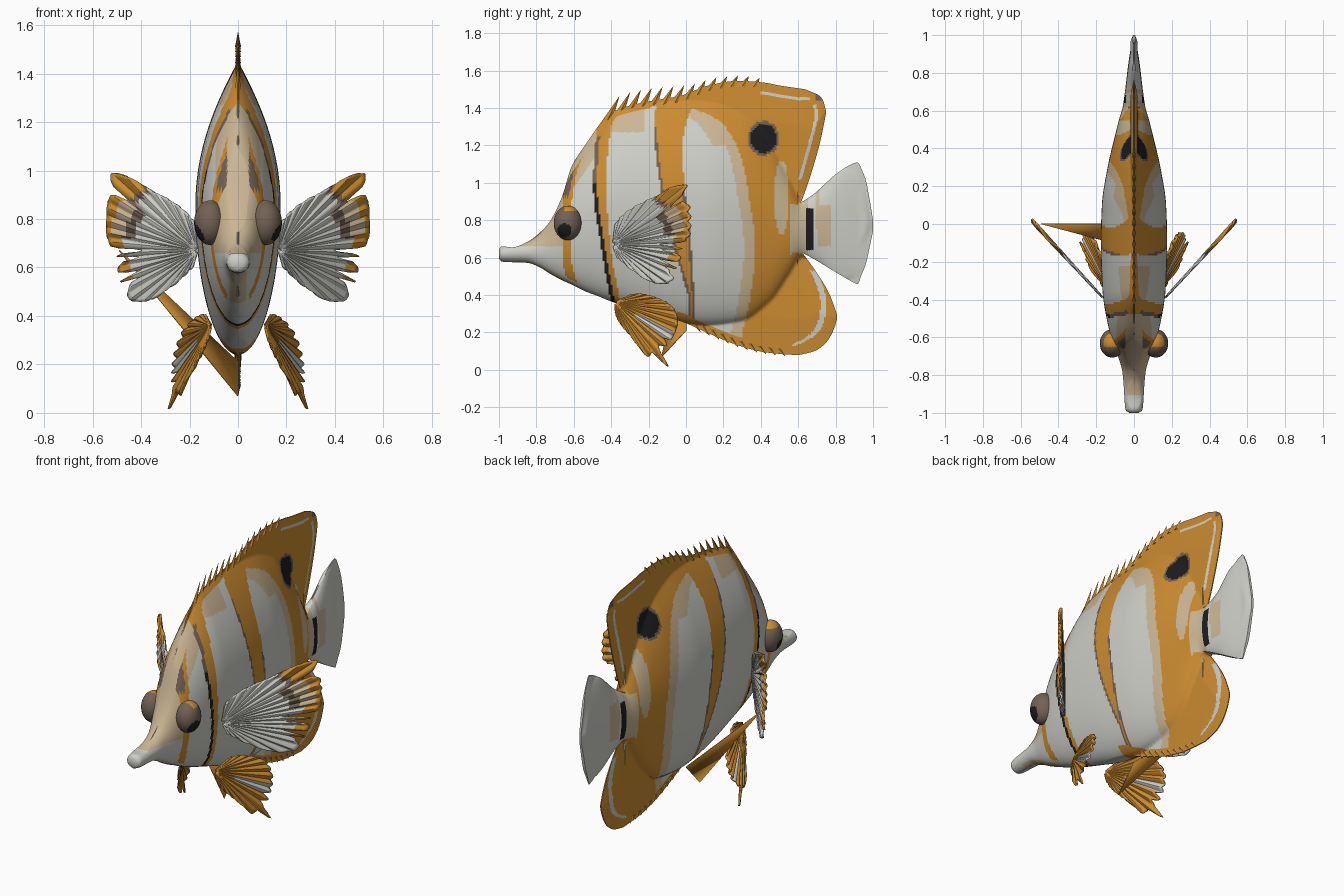
import bpy, bmesh, math
from mathutils import Vector

cube = bpy.data.objects.get("Cube")
if cube:
    bpy.data.objects.remove(cube)

COLOURS = [("white", (.62, .62, .58)), ("orange", (.60, .26, .03)), ("tan", (.60, .47, .30)),
           ("brown", (.17, .12, .09)), ("black", (.012, .012, .014))]
WHITE, ORANGE, TAN, BROWN, BLACK = range(len(COLOURS))
MATS = []
for title, rgb in COLOURS:
    m = bpy.data.materials.new(title)
    m.use_nodes = True
    m.diffuse_color = (*rgb, 1)
    shader = m.node_tree.nodes["Principled BSDF"]
    shader.inputs["Base Color"].default_value = (*rgb, 1)
    shader.inputs["Roughness"].default_value = .7
    MATS.append(m)


def curve(table, t, col=1):
    """Smooth monotone interpolation of one column of a table."""
    if t <= table[0][0]:
        return table[0][col]
    if t >= table[-1][0]:
        return table[-1][col]
    i = next(k for k in range(len(table) - 1) if t <= table[k + 1][0])

    def secant(k):
        k = min(max(k, 0), len(table) - 2)
        return (table[k + 1][col] - table[k][col]) / (table[k + 1][0] - table[k][0])

    def slope(k):
        a, b = secant(k - 1), secant(k)
        return 2 * a * b / (a + b) if a * b > 0 else 0
    h = table[i + 1][0] - table[i][0]
    s = (t - table[i][0]) / h
    p, q = table[i][col], table[i + 1][col]
    return (p + (q - p) * s * s * (3 - 2 * s)
            + h * s * (1 - s) * (slope(i) * (1 - s) - slope(i + 1) * s))


def finish(bm, name, rule, solid=0, angle=40):
    """Turn a bmesh into a painted, smooth object."""
    bmesh.ops.recalc_face_normals(bm, faces=bm.faces)
    for f in bm.faces:
        f.material_index = rule(f.calc_center_median())
    me = bpy.data.meshes.new(name)
    bm.to_mesh(me)
    bm.free()
    for m in MATS:
        me.materials.append(m)
    ob = bpy.data.objects.new(name, me)
    bpy.context.collection.objects.link(ob)
    if solid:
        mod = ob.modifiers.new("thickness", "SOLIDIFY")
        mod.thickness, mod.offset = solid, 0
    bpy.ops.object.select_all(action="DESELECT")
    ob.select_set(True)
    bpy.context.view_layer.objects.active = ob
    bpy.ops.object.shade_smooth_by_angle(angle=math.radians(angle))
    return ob


# Fleshy core: y, bottom, top, half width, roundness of the upper flank
CORE = [(-1, .595, .645, .025, .5), (-.985, .58, .66, .045, .5), (-.85, .572, .685, .055, .5),
        (-.78, .545, .73, .062, .5), (-.7, .5, .86, .085, .5), (-.62, .46, 1.07, .115, .6),
        (-.5, .405, 1.25, .145, .8), (-.35, .35, 1.4, .167, 1), (-.1, .27, 1.44, .176, 1),
        (.1, .24, 1.45, .17, 1), (.3, .26, 1.4, .14, 1), (.45, .36, 1.25, .105, 1),
        (.55, .5, 1.05, .08, .8), (.62, .6, .92, .06, .6), (.7, .57, .95, .048, .5),
        (.85, .48, 1.08, .03, .5), (1, .5, 1, .006, .5)]
# Silhouettes: y, lower edge, upper edge
BODY = [(-1, .595, .645), (-.985, .578, .66), (-.93, .575, .655), (-.85, .572, .683),
        (-.78, .547, .735), (-.73, .515, .79), (-.665, .48, .92), (-.61, .455, 1.09),
        (-.54, .42, 1.2), (-.46, .39, 1.315), (-.42, .373, 1.365), (-.25, .315, 1.425),
        (-.03, .26, 1.465), (.12, .195, 1.52), (.28, .13, 1.545), (.42, .094, 1.535),
        (.5, .085, 1.52), (.6, .078, 1.505)]
DORSAL = [(.6, .86, 1.505), (.634, .945, 1.5), (.66, 1.02, 1.49), (.714, 1.205, 1.465),
          (.735, 1.3, 1.435), (.748, 1.37, 1.385)]
ANAL = [(.6, .078, .655), (.687, .1, .537), (.74, .136, .455), (.767, .17, .404),
        (.794, .225, .335), (.808, .275, .29)]
TAIL = [(.59, .64, .88), (.67, .6, .93), (.82, .51, 1.06), (.9, .465, 1.105), (.92, .457, 1.11),
        (.935, .5, 1.08), (.96, .56, 1.02), (.987, .68, .88), (1, .74, .8)]
# Markings as height, then y of each edge
EYE_BAR = [(.4, -.59), (.62, -.64), (.9, -.635), (1.05, -.61), (1.2, -.55)]
NECK_BAR = [(.36, -.4, -.35), (.64, -.45, -.4), (1, -.495, -.425), (1.3, -.475, -.4),
            (1.4, -.46, -.33)]
MID_BAR = [(.4, .01, .045), (.75, -.09, .02), (1, -.14, -.01), (1.2, -.165, -.018),
           (1.33, -.17, .005), (1.45, -.15, .05)]
REAR = [(.2, .3), (.37, .34), (.65, .37), (.9, .34), (1.15, .29), (1.27, .23), (1.35, .15), (1.4, .02)]
ANAL_LINE = [(.13, .58), (.2, .69), (.27, .725), (.35, .735), (.42, .725), (.53, .68)]
DORSAL_LINE = [(1.02, .61), (1.2, .66), (1.36, .695), (1.42, .69)]


def paint_body(p):
    x, y, z = p
    low, high = curve(BODY, y), curve(BODY, y, 2)
    # Rear half: eyespot, fin lines and tail root
    if y > curve(REAR, z):
        spot = math.hypot((y - .414) / .9, z - 1.238)
        if spot < .092:
            return BLACK if spot < .077 else BROWN
        if y > .69 and z > 1.44:
            return BROWN
        if (1.02 < z < 1.42 and abs(y - curve(DORSAL_LINE, z)) < .009
                or .13 < z < .53 and abs(y - curve(ANAL_LINE, z)) < .016
                or .4 < y < .66 and abs(high - .055 - z) < .007):
            return WHITE
        if .62 < z < .89 and y > .56 or ((y - .51) / .04) ** 2 + ((z - .92) / .2) ** 2 < 1:
            return TAN
        return ORANGE
    if y > -.05 and (z < low + .045 or z > 1.41):
        return ORANGE
    # Middle and neck bars with dark edges
    left, right = curve(MID_BAR, z), curve(MID_BAR, z, 2)
    if left < y < right:
        dark = z < 1.3 and y < left + .014 or z < .95 and y > right - .014
        return BROWN if dark else ORANGE
    if y >= right:
        rim = .13 if z > 1.2 else .06
        return TAN if curve(REAR, z) - y < rim else WHITE
    left, right = curve(NECK_BAR, z), curve(NECK_BAR, z, 2)
    if left < y < right:
        if y < left + .02 and z < 1.25:
            return BLACK if z < 1 else BROWN
        return ORANGE
    if y >= right:
        if z > high - .035:
            return ORANGE
        return TAN if z > 1.27 and y < -.22 else WHITE
    # Head
    bar = curve(EYE_BAR, z)
    if abs(y - bar) < .024 and abs(x) > .045:
        return BROWN if z > .92 and y < bar + .008 else ORANGE
    if y > bar:
        return TAN if z > high - .14 or z > .7 and abs(x) < .05 else WHITE
    if y < -.9:
        return WHITE
    return TAN if z > .66 or abs(x) < .035 else WHITE


def paint_tail(p):
    x, y, z = p
    if .637 < y < .685 and .64 < z < .865:
        return BLACK
    if y < .65 or abs(y - .7) < .012 and z > .75:
        return TAN
    if abs(y - .74) < .035 and .66 < z < .88:
        return TAN
    return WHITE


def thickness(y, z, low, high):
    _, bottom, top, width, power = [curve(CORE, y, c) for c in range(5)]
    u = (z - (bottom + top) / 2) / ((top - bottom) / 2)
    flesh = width * max(0, 1 - u * u) ** (power if u > 0 else .5)
    return max(flesh, .003 + .015 * min(1, (z - low) / .2, (high - z) / .2))


def loft(name, outline, cols, rows, rule):
    """Closed rings along y, filled between the lower and upper edge."""
    bm = bmesh.new()
    start, end = outline[0][0], outline[-1][0]
    rings = []
    for c in range(cols + 1):
        y = start + (end - start) * c / cols
        low, high = curve(outline, y), curve(outline, y, 2)
        half = []
        for r in range(rows + 1):
            k = r / rows
            z = low + (high - low) * (.5 * k + .25 * (1 - math.cos(math.pi * k)))
            half.append((thickness(y, z, low, high), z))
        ring = [(w, z) for w, z in half] + [(-w, z) for w, z in reversed(half)]
        rings.append([bm.verts.new((w, y, z)) for w, z in ring])
    n = len(rings[0])
    for a, b in zip(rings, rings[1:]):
        for i in range(n):
            bm.faces.new((a[i], a[(i + 1) % n], b[(i + 1) % n], b[i]))
    bm.faces.new(rings[0])
    bm.faces.new(rings[-1])
    return finish(bm, name, rule, angle=60)


loft("body", BODY, 150, 120, paint_body)
loft("dorsal_lobe", DORSAL, 24, 60, paint_body)
loft("anal_lobe", ANAL, 24, 60, paint_body)
loft("tail_fin", TAIL, 40, 60, paint_tail)


def spines(name, start, end, count, col, tall, short):
    """Row of backward-leaning blades along the body edge."""
    bm = bmesh.new()
    way = 1 if col == 2 else -1
    for i in range(count):
        k = i / (count - 1)
        y = start + (end - start) * k
        h = tall + (short - tall) * k
        z = curve(BODY, y, col)
        base = [bm.verts.new((a, y + b, z - way * .03))
                for a, b in ((0, -.026), (.012, 0), (0, .026), (-.012, 0))]
        tip = bm.verts.new((0, y + .025 + h * .4, z + way * h))
        for j in range(4):
            bm.faces.new((base[j], base[(j + 1) % 4], tip))
        bm.faces.new(base)
    finish(bm, name, lambda p: ORANGE)


spines("dorsal_spines", -.42, .36, 14, 2, .1, .02)
spines("anal_spines", .04, .5, 10, 1, .03, .012)


def fan(name, table, place, rule, steps=130, rings=18):
    """Fin spread over angles, with a ragged radius for each angle."""
    bm = bmesh.new()
    first, last = table[0][0], table[-1][0]
    rows = []
    for i in range(steps + 1):
        a = first + (last - first) * i / steps
        reach = curve(table, a)
        row = []
        for j in range(rings + 1):
            r = .01 + (reach - .01) * j / rings
            ripple = .025 * r * math.sin(a * .9)
            row.append(bm.verts.new(place(r * math.cos(math.radians(a)),
                                          r * math.sin(math.radians(a)), ripple)))
        rows.append(row)
    for a, b in zip(rows, rows[1:]):
        for j in range(rings):
            bm.faces.new((a[j], a[j + 1], b[j + 1], b[j]))
    finish(bm, name, rule, solid=.01)


# Fin shapes as angle in degrees and radius
PECTORAL = [(-75, .07), (-67, .09), (-54, .19), (-47, .28), (-36, .335), (-27, .29), (-25.5, .25),
            (-23, .34), (-20, .23), (-16, .325), (-9, .3), (-7, .22), (-4, .32), (0, .21), (3, .34),
            (20, .38), (34, .41), (37.5, .33), (39, .43), (43, .464), (47.5, .415), (54, .3), (84, .1)]
PELVIC = [(-90, .04), (-65, .19), (-58, .34), (-53, .33), (-50.5, .45), (-48, .36), (-44, .33),
          (-40, .36), (-36, .33), (-33, .36), (-20, .355), (-7, .32), (8, .21), (25, .1)]


def paint_pectoral(p):
    u, v = abs(p.x) - .175, p.z - .67
    r, a = math.hypot(u, v), math.degrees(math.atan2(v, u))
    if a > 37:
        return ORANGE if r > .33 else BROWN if r > .31 else WHITE
    if a > 2:
        if r > .3:
            return ORANGE if r > .36 or a < 12 else TAN
        return BROWN if r > .26 and a > 10 else WHITE
    return ORANGE if a > -24 and r > .28 else WHITE


def paint_pelvic(p):
    u, v = p.y + .38, p.z - .36
    a, r = math.degrees(math.atan2(v, u)), math.hypot(u, v)
    return WHITE if abs(a + 31) < 4.5 and r > .12 else ORANGE


def paint_eye(p):
    if math.hypot(p.y + .65, p.z - .745) < .037:
        return BLACK
    return ORANGE if p.z > .85 and p.y > -.65 else BROWN


for side, s in (("left", 1), ("right", -1)):
    fan(side + "_pectoral_fin", PECTORAL,
        lambda u, v, w: (s * (.165 + u * 1.05), -.39 + u * 1.14 + w, .67 + v), paint_pectoral)
    fan(side + "_pelvic_fin", PELVIC,
        lambda u, v, w: (s * (.11 + .34 * u - .26 * v + w), -.38 + u, .36 + v), paint_pelvic)
    # Bulging eye
    bm = bmesh.new()
    bmesh.ops.create_uvsphere(bm, u_segments=48, v_segments=32, radius=1)
    for v in bm.verts:
        v.co = Vector((s * .115 + v.co.x * .066, -.632 + v.co.y * .075, .785 + v.co.z * .092))
    finish(bm, side + "_eye", paint_eye)

# Flat streamer between the right pectoral fin and the belly
bm = bmesh.new()
bm.faces.new([bm.verts.new(c) for c in ((-.49, 0, .67), (0, -.13, .07), (0, 0, .21))])
finish(bm, "belly_streamer", lambda p: ORANGE, solid=.006)
